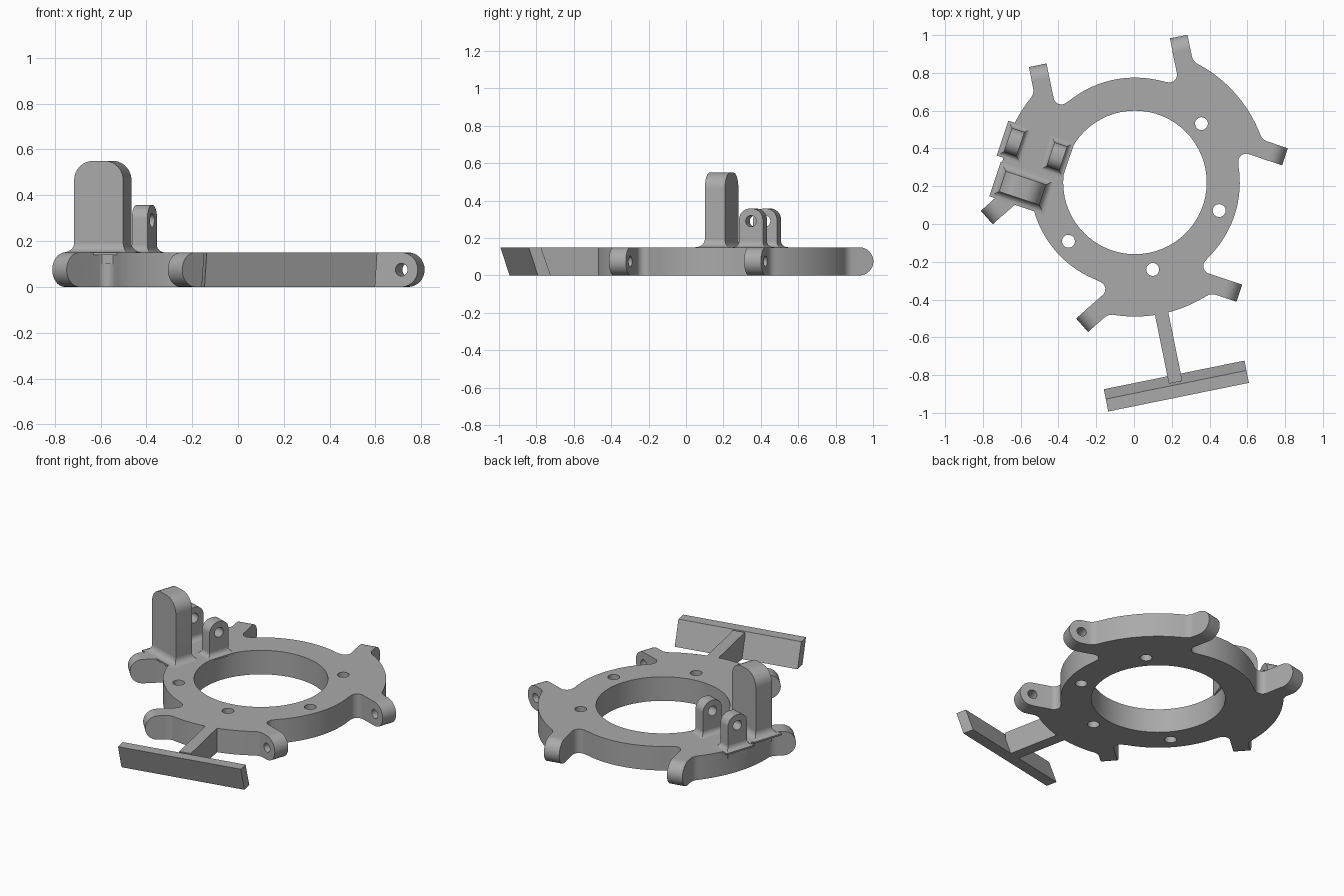
import bpy, bmesh, math
from mathutils import Matrix, Vector

cube = bpy.data.objects.get("Cube")
if cube:
    bpy.data.objects.remove(cube, do_unlink=True)

grey = bpy.data.materials.new("mid grey")
grey.use_nodes = True
colour = (0.4, 0.4, 0.4, 1)
grey.diffuse_color = colour
for node in grey.node_tree.nodes:
    if node.type == 'BSDF_PRINCIPLED':
        node.inputs["Base Color"].default_value = colour

H = 0.15                                   # plate thickness
CENTRE = Matrix.Translation((0.005, 0.22, 0))
AXES = [-78.5, 41.5, 161.5]                # directions of the three lobes


def turn(deg, axis='Z'):
    return Matrix.Rotation(math.radians(deg), 4, axis)


def move(x, y, z=0):
    return Matrix.Translation((x, y, z))


def polar(r, deg):
    return Vector((r * math.cos(math.radians(deg)), r * math.sin(math.radians(deg))))


def rounded(corners, steps=8):
    """Outline from (x, y, radius) corners, with arcs where radius > 0."""
    out = []
    for i, (x, y, r) in enumerate(corners):
        p = Vector((x, y))
        if r == 0:
            out.append(p)
            continue
        a = (Vector(corners[i - 1][:2]) - p).normalized()
        b = (Vector(corners[(i + 1) % len(corners)][:2]) - p).normalized()
        half = a.angle(b) / 2
        mid = p + (a + b).normalized() * r / math.sin(half)
        s = p + a * r / math.tan(half) - mid
        e = p + b * r / math.tan(half) - mid
        for k in range(steps + 1):
            out.append(mid + s.lerp(e, k / steps).normalized() * r)
    return out


def finish(name, bm, matrix):
    bm.transform(matrix)
    bmesh.ops.recalc_face_normals(bm, faces=bm.faces)
    mesh = bpy.data.meshes.new(name)
    bm.to_mesh(mesh)
    bm.free()
    mesh.materials.append(grey)
    ob = bpy.data.objects.new(name, mesh)
    bpy.context.scene.collection.objects.link(ob)
    return ob


def prism(name, pts, depth, matrix):
    """Extrude a flat outline along local z."""
    bm = bmesh.new()
    face = bm.faces.new([bm.verts.new((p[0], p[1], 0)) for p in pts])
    ext = bmesh.ops.extrude_face_region(bm, geom=[face])
    verts = [g for g in ext["geom"] if isinstance(g, bmesh.types.BMVert)]
    bmesh.ops.translate(bm, verts=verts, vec=(0, 0, depth))
    return finish(name, bm, matrix)


def rod(name, r, depth, matrix, sides=32):
    return prism(name, [polar(r, 360 * i / sides) for i in range(sides)], depth, matrix)


def combine(ob, others, mode):
    """Apply booleans one after another and drop the helper objects."""
    for other in others:
        other.hide_render = True
        mod = ob.modifiers.new("combine", 'BOOLEAN')
        mod.operation, mod.solver, mod.object = mode, 'EXACT', other
    graph = bpy.context.evaluated_depsgraph_get()
    graph.update()
    ob_mesh = bpy.data.meshes.new_from_object(ob.evaluated_get(graph))
    ob.modifiers.clear()
    ob.data = ob_mesh
    ob.data.name = ob.name
    for other in others:
        bpy.data.objects.remove(other, do_unlink=True)


def skirt(name, hx, hy, matrix, r=0.04, steps=6):
    """Concave flare around the foot of an upright plate."""
    bm = bmesh.new()
    levels = [(H - 0.01, r)]
    for k in range(steps + 1):
        a = math.pi / 2 * k / steps
        levels.append((H + r * (1 - math.cos(a)), r * (1 - math.sin(a))))
    rings = []
    for z, o in levels:
        rings.append([bm.verts.new((sx * (hx + o), sy * (hy + o), z))
                      for sx, sy in ((-1, -1), (1, -1), (1, 1), (-1, 1))])
    for low, high in zip(rings, rings[1:]):
        for i in range(4):
            j = (i + 1) % 4
            bm.faces.new((low[i], low[j], high[j], high[i]))
    bm.faces.new(rings[0])
    bm.faces.new(rings[-1])
    return finish(name, bm, matrix)


UPRIGHT = turn(90, 'X')                    # profile x, y -> x, z

# Ring plate outline: three lobes, each with two splayed ears
half_lobe = [(0.52, 0.235, 0.04), (0.606, 0.384, 0), (0.689, 0.336, 0), (0.655, 0.277, 0.06)]
corners = []
for axis in AXES:
    local = [(x, -y, r) for x, y, r in half_lobe]
    local += [(*polar(0.71, a), 0) for a in range(-19, 20, 2)]
    local += half_lobe[::-1]
    local += [(*polar(0.555, a), 0) for a in range(33, 88, 3)]
    rot = turn(axis)
    for x, y, r in local:
        p = rot @ Vector((x, y, 0))
        corners.append((p.x, p.y, r))
plate = prism("ring_plate", rounded(corners), H, CENTRE)

# Rounded ear tips with cross holes
tips, holes = [], []
for axis in AXES:
    for side in (1, -1):
        ear = CENTRE @ turn(axis) @ move(0.6475, side * 0.36, H / 2) @ turn(60 * side) @ UPRIGHT
        tips.append(rod("ear_tip", H / 2, 0.095, ear @ move(0, 0, -0.0475), 48))
        holes.append(rod("ear_hole", 0.028, 0.14, ear @ move(0, 0, -0.07), 24))
combine(plate, tips, 'UNION')

# Central opening, bolt holes and the shallow round recess
holes.append(rod("opening", 0.38, 1, CENTRE @ move(0, 0, -0.5), 64))
for k in range(5):
    holes.append(rod("bolt_hole", 0.034, 1, CENTRE @ turn(AXES[0] - 60 + 60 * k) @ move(0.47, 0, -0.5)))
mount = CENTRE @ turn(AXES[2])
holes.append(rod("recess", 0.056, 0.1, mount @ move(0.553, -0.173, H - 0.03)))
combine(plate, holes, 'DIFFERENCE')

# Tall post with a blind hole facing the lugs
U = 0.555
w, t = 0.113, 0.057
post = prism("mount_post", rounded([(-w, 0.1, 0), (w, 0.1, 0), (w, 0.55, 0.085), (-w, 0.55, 0.085)]),
             2 * t, mount @ move(U, 0.217 + t) @ UPRIGHT)
combine(post, [rod("post_hole", 0.05, 0.14, mount @ move(U, 0.24, 0.465) @ UPRIGHT)], 'DIFFERENCE')
parts = [plate, post, skirt("post_foot", w, t, mount @ move(U, 0.217))]

# Pair of pivot lugs
w, t = 0.067, 0.0355
for name, u in (("inner", U - 0.119), ("outer", U + 0.119)):
    at = mount @ move(u, 0)
    lug = prism(name + "_lug", rounded([(-w, 0.1, 0), (w, 0.1, 0), (w, 0.357, 0.06), (-w, 0.357, 0.06)]),
                2 * t, at @ move(-t, 0) @ turn(90) @ UPRIGHT)
    combine(lug, [rod("lug_hole", 0.03, 0.2, at @ move(-0.1, 0, 0.29) @ turn(90) @ UPRIGHT)], 'DIFFERENCE')
    parts += [lug, skirt(name + "_lug_foot", t, w, at, 0.03)]

# Leaning cross bar on a straight arm, scooped along the top
front = CENTRE @ turn(AXES[0])
bar = prism("cross_bar", [(1.04, 0), (1.11, 0), (1.16, H), (1.093, H)], 0.76,
            front @ move(0, 0.38) @ UPRIGHT)
arm = prism("arm", [(0.7, -0.036), (1.08, -0.036), (1.08, 0.036), (0.7, 0.036)], H, front)
combine(bar, [arm], 'UNION')
cuts = [rod("scoop", 0.64, 1, front @ move(1.15, 0, 0.107 + 0.652) @ turn(101, 'Y') @ move(0, 0, -0.5), 128)]
for side in (1, -1):
    cuts.append(rod("bar_hole", 0.027, 0.3, front @ move(1.1, side * 0.305, H / 2)
                    @ turn(108, 'Y') @ move(0, 0, -0.15), 24))
combine(bar, cuts, 'DIFFERENCE')
parts.append(bar)

# Smooth curved walls, keep edges crisp
bpy.ops.object.select_all(action='DESELECT')
for ob in parts:
    ob.select_set(True)
bpy.context.view_layer.objects.active = plate
bpy.ops.object.shade_smooth_by_angle(angle=math.radians(30))
